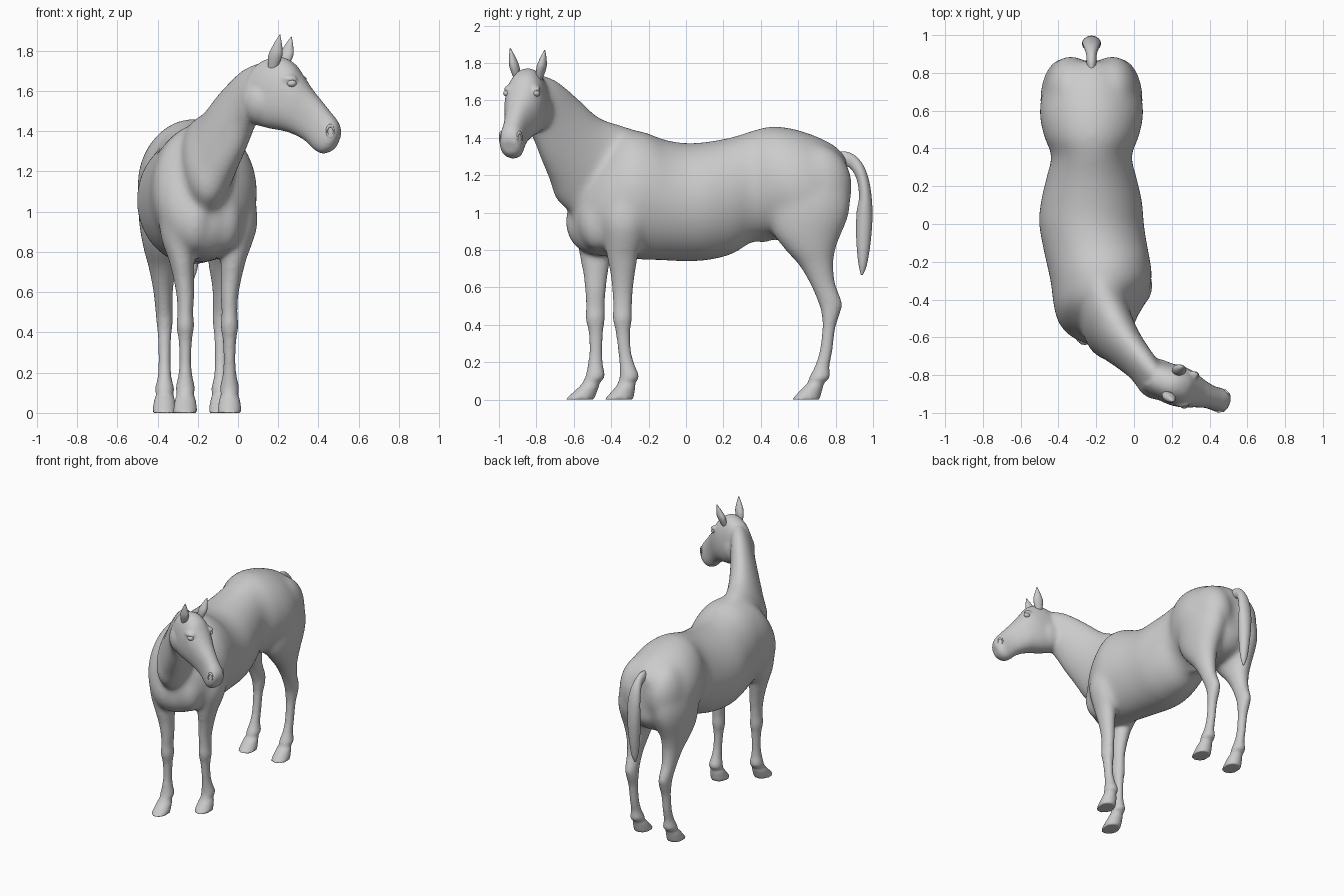
import bpy, bmesh, math
from mathutils import Vector, Matrix

CX = -0.225                                   # centre plane of barrel and rump
HEAD_SIDE = Vector((0.32, 0.95, 0)).normalized()
HEAD_FWD = Vector((0.95, -0.32, 0)).normalized()


def smooth_rows(rows, n=5):
    """Catmull-Rom interpolation of every number in the rows."""
    out = []
    for i in range(len(rows) - 1):
        p0, p1, p2 = rows[max(i - 1, 0)], rows[i], rows[i + 1]
        p3 = rows[min(i + 2, len(rows) - 1)]
        for k in range(n):
            t = k / n
            out.append([0.5 * (2 * b + (c - a) * t + (2 * a - 5 * b + 4 * c - d) * t * t
                        + (3 * b - a - 3 * c + d) * t ** 3) for a, b, c, d in zip(p0, p1, p2, p3)])
    return out + [list(rows[-1])]


def loft(bm, rows, side=None, power=2.0, seg=40):
    """Row = top point, bottom point, half width, shear; rings span the two edge lines."""
    rings = []
    for r in smooth_rows(rows):
        a, b, w = Vector(r[0:3]), Vector(r[3:6]), r[6]
        s = side if side else Vector((1, r[7], 0))
        ring = []
        for k in range(seg):
            t = 2 * math.pi * k / seg
            c, d = math.cos(t), math.sin(t)
            u = math.copysign(abs(c) ** (2 / power), c)
            v = math.copysign(abs(d) ** (2 / power), d)
            ring.append(bm.verts.new((a + b) / 2 + s * (w * u) + (a - b) / 2 * v))
        rings.append(ring)
    faces = [bm.faces.new(rings[0]), bm.faces.new(rings[-1])]
    for p, q in zip(rings, rings[1:]):
        for k in range(seg):
            j = (k + 1) % seg
            faces.append(bm.faces.new((p[k], p[j], q[j], q[k])))
    bmesh.ops.recalc_face_normals(bm, faces=faces)


def ball(bm, centre, radii, yaw=0.0):
    m = Matrix.Translation(centre) @ Matrix.Rotation(yaw, 4, 'Z') @ Matrix.Diagonal((*radii, 1))
    bmesh.ops.create_uvsphere(bm, u_segments=28, v_segments=18, radius=1, matrix=m)


def make(name, bm):
    me = bpy.data.meshes.new(name)
    bm.to_mesh(me)
    bm.free()
    for p in me.polygons:
        p.use_smooth = True
    ob = bpy.data.objects.new(name, me)
    bpy.context.collection.objects.link(ob)
    return ob


def head_y(x):
    return -0.83 - 0.34 * (x - 0.15)


bm = bmesh.new()

# Torso: y, x centre, top z, bottom z, half width, shear (right shoulder set back)
torso = [(-.61, -.19, 1.07, .86, .09, .15), (-.56, -.175, 1.20, .80, .165, .2),
         (-.47, -.168, 1.33, .77, .23, .25), (-.36, -.165, 1.43, .76, .26, .3),
         (-.24, -.18, 1.435, .75, .262, .25), (-.12, -.205, 1.392, .745, .272, .1),
         (0, CX, 1.372, .74, .278, 0), (.12, CX, 1.38, .747, .268, 0),
         (.25, CX, 1.405, .78, .238, 0), (.36, CX, 1.44, .845, .213, 0),
         (.46, CX, 1.462, .86, .25, 0), (.58, CX, 1.447, .83, .275, 0),
         (.70, CX, 1.407, .83, .258, 0), (.80, CX, 1.355, .87, .20, 0),
         (.86, CX, 1.29, .95, .12, 0)]
loft(bm, [(x, y, t, x, y, b, w, s) for y, x, t, b, w, s in torso])

# Breast muscles, buttocks and sheath
ball(bm, (-.215, -.545, .95), (.09, .10, .15))
ball(bm, (-.07, -.475, .95), (.09, .10, .15))
for s in (-1, 1):
    ball(bm, (CX + s * .11, .70, 1.14), (.14, .19, .225))
ball(bm, (CX, .415, .875), (.035, .05, .045))

# Neck: crest point, throat point, half width
loft(bm, [(.14, -.83, 1.745, .06, -.84, 1.45, .075), (.04, -.70, 1.71, .04, -.80, 1.38, .082),
          (-.06, -.58, 1.61, .0, -.76, 1.28, .098), (-.13, -.47, 1.51, -.06, -.71, 1.16, .12),
          (-.19, -.32, 1.458, -.12, -.66, 1.04, .145), (-.21, -.12, 1.38, -.15, -.50, .93, .12)],
     side=Vector((.8, .6, 0)))

# Head: profile x z, jaw x z, half width
head = [(.10, 1.735, .03, 1.60, .05), (.15, 1.76, .03, 1.49, .08),
        (.215, 1.77, .075, 1.44, .097), (.28, 1.735, .155, 1.415, .108),
        (.325, 1.67, .235, 1.40, .10), (.37, 1.605, .30, 1.375, .08),
        (.415, 1.55, .345, 1.345, .066), (.455, 1.50, .38, 1.31, .062),
        (.49, 1.455, .415, 1.29, .064), (.505, 1.42, .45, 1.295, .056),
        (.507, 1.385, .48, 1.315, .035)]
loft(bm, [(a, head_y(a), za, b, head_y(b), zb, w) for a, za, b, zb, w in head],
     side=HEAD_SIDE, power=2.3)
ball(bm, (.125, head_y(.125), 1.55), (.12, .108, .125), math.atan2(-.32, .95))

# Brow ridges
for s in (-1, 1):
    ball(bm, Vector((.28, head_y(.28), 1.66)) + HEAD_SIDE * .08 * s, (.04, .022, .02))

# Hind legs: z, front y, back y, offset from centre, half width
hind = [(1.30, .56, .78, .09, .04), (1.20, .48, .86, .12, .11), (1.08, .44, .88, .138, .128),
        (.98, .44, .87, .148, .122), (.88, .468, .83, .153, .105), (.80, .53, .80, .155, .086),
        (.72, .605, .787, .15, .068), (.62, .665, .797, .148, .05), (.52, .708, .832, .143, .043),
        (.46, .725, .822, .14, .041), (.38, .73, .797, .14, .033), (.26, .715, .782, .14, .03),
        (.18, .69, .767, .14, .034), (.12, .66, .768, .14, .047), (.09, .65, .74, .14, .043),
        (.065, .625, .732, .14, .052), (0, .565, .715, .14, .061)]
for s in (-1, 1):
    loft(bm, [(CX + s * o, f, z, CX + s * o, b, z, w, 0) for z, f, b, o, w in hind])

# Front legs: z, front and back relative to the leg axis, half width
fore = [(1.22, -.04, .10, .03), (1.08, -.09, .13, .078), (.95, -.11, .13, .10),
        (.85, -.10, .11, .088), (.77, -.087, .082, .066), (.68, -.067, .064, .052),
        (.58, -.056, .052, .043), (.50, -.052, .047, .039), (.43, -.053, .047, .043),
        (.36, -.038, .038, .033), (.26, -.034, .034, .029), (.19, -.042, .037, .034),
        (.125, -.055, .047, .047), (.09, -.073, .022, .043), (.065, -.093, .015, .052),
        (0, -.165, -.01, .061)]
for x0, y0, s, lean, splay in ((-.262, -.482, -1, 0, .03), (-.042, -.337, 1, .065, .045)):
    rows = []
    for z, f, b, w in fore:
        x = x0 + s * min(splay, max(0, z - .6) * .12)
        y = y0 + lean * max(0, .3 - z) / .3
        rows.append((x, y + f, z, x, y + b, z, w, 0))
    loft(bm, rows)

# Fuse everything into one skin, softening the trunk more than head and legs
body = make("horse_body", bm)
rm = body.modifiers.new("fuse", 'REMESH')
rm.mode = 'VOXEL'
rm.voxel_size = 0.01
rm.use_smooth_shade = True
bpy.context.view_layer.objects.active = body
bpy.ops.object.modifier_apply(modifier="fuse")
trunk = body.vertex_groups.new(name="trunk")
for v in body.data.vertices:
    x, y, z = v.co
    w = min(1, max(0, (z - .72) / .12)) * min(1, max(0, (y + .78) / .12))
    if w > 0:
        trunk.add([v.index], w, 'REPLACE')
for group, count in (("", 4), ("trunk", 70)):
    sm = body.modifiers.new("soften", 'SMOOTH')
    sm.factor = 0.5
    sm.iterations = count
    sm.vertex_group = group

# Tail: outer y z, inner y z, half width
tail = [(.82, 1.325, .81, 1.25, .02), (.86, 1.325, .85, 1.25, .026), (.91, 1.30, .885, 1.23, .028),
        (.955, 1.24, .915, 1.17, .04), (.985, 1.14, .925, 1.08, .049), (.997, 1.0, .912, 1.0, .049),
        (.988, .85, .91, .87, .04), (.967, .72, .92, .74, .026), (.945, .665, .935, .665, .006)]
bm = bmesh.new()
loft(bm, [(CX, a, za, CX, b, zb, w, 0) for a, za, b, zb, w in tail])
make("tail", bm)

# Ears: base to tip, leaf shaped
for name, base, tip in (("ear_left", (.17, -.90, 1.705), (.208, -.94, 1.88)),
                        ("ear_right", (.222, -.785, 1.71), (.265, -.755, 1.87))):
    bm = bmesh.new()
    p, q = Vector(base), Vector(tip)
    rows = []
    for t, w, h in ((0, .022, .015), (.4, .036, .026), (.7, .023, .018), (1, .002, .002)):
        c = p.lerp(q, t)
        rows.append((*(c - HEAD_FWD * w), *(c + HEAD_FWD * w), h))
    loft(bm, rows, side=HEAD_SIDE, seg=20)
    make(name, bm)

# Eyes and nostril rims
for name, s in (("left", -1), ("right", 1)):
    bm = bmesh.new()
    ball(bm, Vector((.293, head_y(.293), 1.638)) + HEAD_SIDE * .083 * s, (.024, .02, .018))
    make("eye_" + name, bm)
    bpy.ops.mesh.primitive_torus_add(major_radius=.022, minor_radius=.007,
                                     major_segments=24, minor_segments=10,
                                     location=Vector((.475, head_y(.475), 1.40)) + HEAD_SIDE * .052 * s)
    rim = bpy.context.object
    rim.name = "nostril_" + name
    rim.scale = (.75, 1.25, 1)
    rim.rotation_euler = (HEAD_SIDE * s + HEAD_FWD * .5).to_track_quat('Z', 'Y').to_euler()
    bpy.ops.object.shade_smooth()
